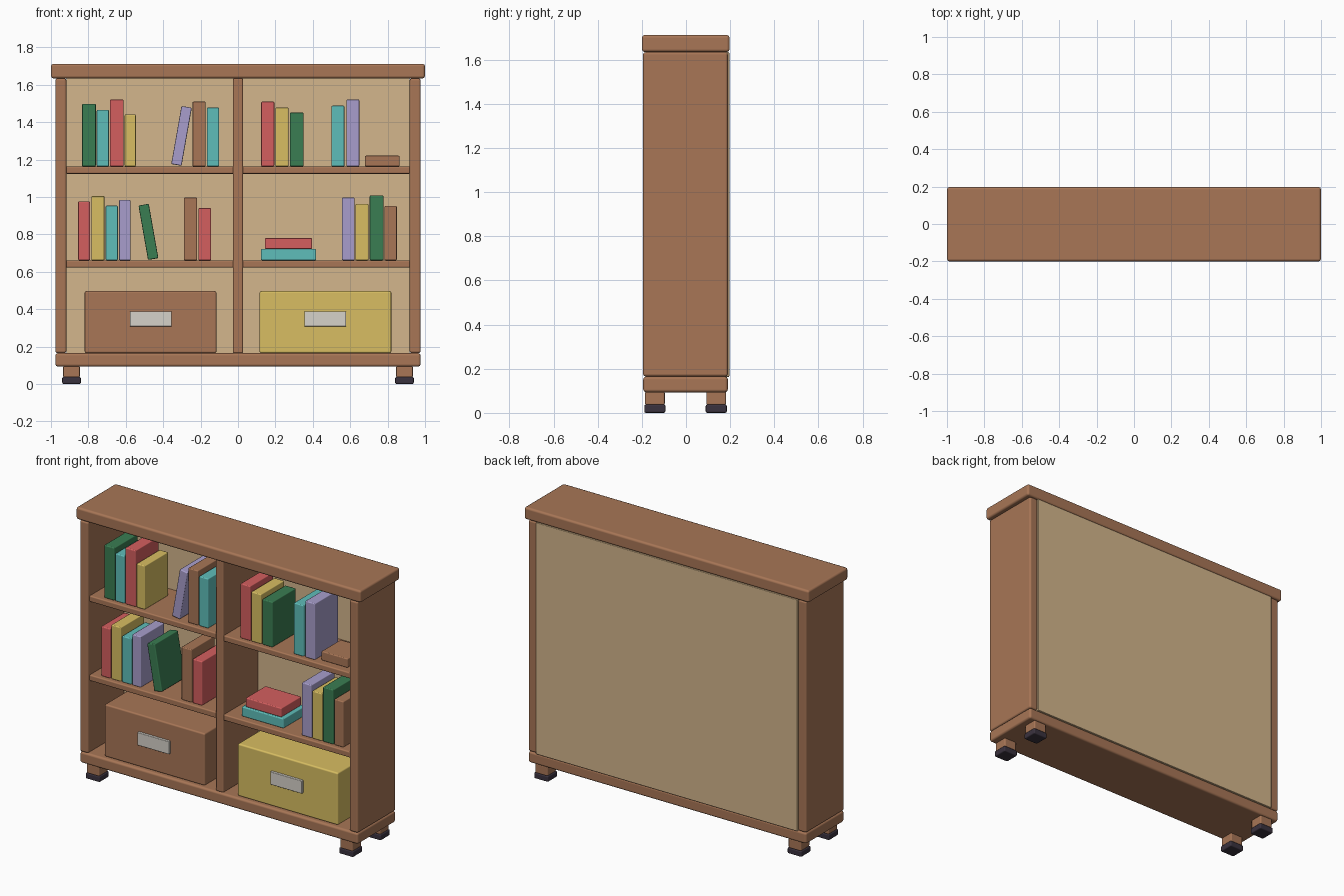
import bpy
import math

cube = bpy.data.objects.get("Cube")
if cube:
    bpy.data.objects.remove(cube, do_unlink=True)


def linear(c):
    c /= 255
    return c / 12.92 if c <= 0.04045 else ((c + 0.055) / 1.055) ** 2.4


def material(name, *rgb):
    mat = bpy.data.materials.new(name)
    col = [linear(c) for c in rgb] + [1]
    mat.use_nodes = True
    mat.diffuse_color = col
    bsdf = next(n for n in mat.node_tree.nodes if n.type == 'BSDF_PRINCIPLED')
    bsdf.inputs["Base Color"].default_value = col
    bsdf.inputs["Roughness"].default_value = 0.7
    return mat


wood = material("wood brown", 168, 118, 86)
tan = material("back panel tan", 212, 182, 140)
green = material("book green", 58, 125, 82)
teal = material("book teal", 95, 190, 186)
red = material("book red", 212, 95, 95)
yellow = material("book yellow", 216, 190, 98)
lavender = material("book lavender", 168, 158, 204)
metal = material("handle grey", 214, 210, 202)
black = material("foot black", 58, 50, 62)


def box(name, mat, x, y, z, bevel=0.008, tilt=0):
    """Rounded box between the (min, max) pairs x, y, z."""
    spans = (x, y, z)
    bpy.ops.mesh.primitive_cube_add(size=1, location=[(a + b) / 2 for a, b in spans])
    ob = bpy.context.object
    ob.name = name
    ob.scale = [b - a for a, b in spans]
    bpy.ops.object.transform_apply(location=False, rotation=False, scale=True)
    ob.rotation_euler.y = math.radians(tilt)
    ob.data.materials.append(mat)
    mod = ob.modifiers.new("rounded edges", 'BEVEL')
    mod.width = bevel
    mod.segments = 2
    bpy.ops.object.shade_smooth_by_angle(angle=math.radians(30))
    mod.harden_normals = True
    return ob


# Carcass
box("top_board", wood, (-1, 1), (-0.2, 0.198), (1.634, 1.712), 0.014)
box("base_board", wood, (-0.977, 0.977), (-0.194, 0.19), (0.093, 0.165), 0.014)
box("divider", wood, (-0.027, 0.027), (-0.186, 0.17), (0.165, 1.634))
box("back_panel", tan, (-0.918, 0.918), (0.165, 0.196), (0.163, 1.634), 0.004)

for side, s in (("left", 1), ("right", -1)):
    def span(a, b):
        return tuple(sorted((s * a, s * b)))

    box(side + "_side_panel", wood, span(0.917, 0.977), (-0.195, 0.19), (0.165, 1.634), 0.012)
    for level, top in (("lower", 0.661), ("upper", 1.163)):
        box(f"{side}_{level}_shelf", wood, span(0.02, 0.922), (-0.18, 0.17), (top - 0.039, top))
    # Feet with dark pads
    for place, y in (("front", -0.141), ("back", 0.137)):
        box(f"{side}_{place}_foot", wood, span(0.845, 0.935),
            (y - 0.045, y + 0.045), (0.035, 0.097))
        box(f"{side}_{place}_foot_pad", black, span(0.84, 0.94),
            (y - 0.048, y + 0.048), (0, 0.038))
    # Storage box and its handle
    box(side + "_storage_box", yellow if s > 0 else wood, span(0.115, 0.82),
        (-0.17, 0.13), (0.165, 0.497), 0.01)
    box(side + "_box_handle", metal, span(0.355, 0.578), (-0.186, -0.165), (0.307, 0.389), 0.004)

# Upright books: colour, left edge, width, height
upper = [(green, -0.834, 0.074, 0.335), (teal, -0.756, 0.066, 0.302), (red, -0.685, 0.074, 0.358),
         (yellow, -0.606, 0.06, 0.278), (wood, -0.243, 0.07, 0.347), (teal, -0.167, 0.066, 0.315),
         (red, 0.124, 0.07, 0.347), (yellow, 0.2, 0.07, 0.315), (green, 0.277, 0.074, 0.288),
         (teal, 0.499, 0.07, 0.325), (lavender, 0.579, 0.07, 0.358)]
lower = [(red, -0.855, 0.064, 0.315), (yellow, -0.784, 0.07, 0.344), (teal, -0.708, 0.066, 0.293),
         (lavender, -0.636, 0.062, 0.323), (wood, -0.29, 0.072, 0.336), (red, -0.212, 0.068, 0.28),
         (lavender, 0.556, 0.068, 0.336), (yellow, 0.628, 0.07, 0.302), (green, 0.704, 0.074, 0.347),
         (wood, 0.783, 0.066, 0.291)]
depth = (-0.155, 0.08)
for row, z, books in (("upper", 1.163, upper), ("lower", 0.661, lower)):
    for i, (mat, x, width, height) in enumerate(books, 1):
        box(f"{row}_book_{i}", mat, (x, x + width), depth, (z, z + height), 0.006)

# Leaning books
box("upper_leaning_book", lavender, (-0.33, -0.274), depth, (1.169, 1.484), 0.006, 10)
box("lower_leaning_book", green, (-0.507, -0.451), depth, (0.666, 0.961), 0.006, -10)

# Books lying flat
box("upper_flat_book", wood, (0.679, 0.864), (-0.135, 0.06), (1.163, 1.221), 0.006)
box("lower_flat_book", teal, (0.123, 0.418), (-0.14, 0.08), (0.661, 0.722), 0.006)
box("stacked_flat_book", red, (0.144, 0.396), (-0.13, 0.07), (0.722, 0.78), 0.006)
